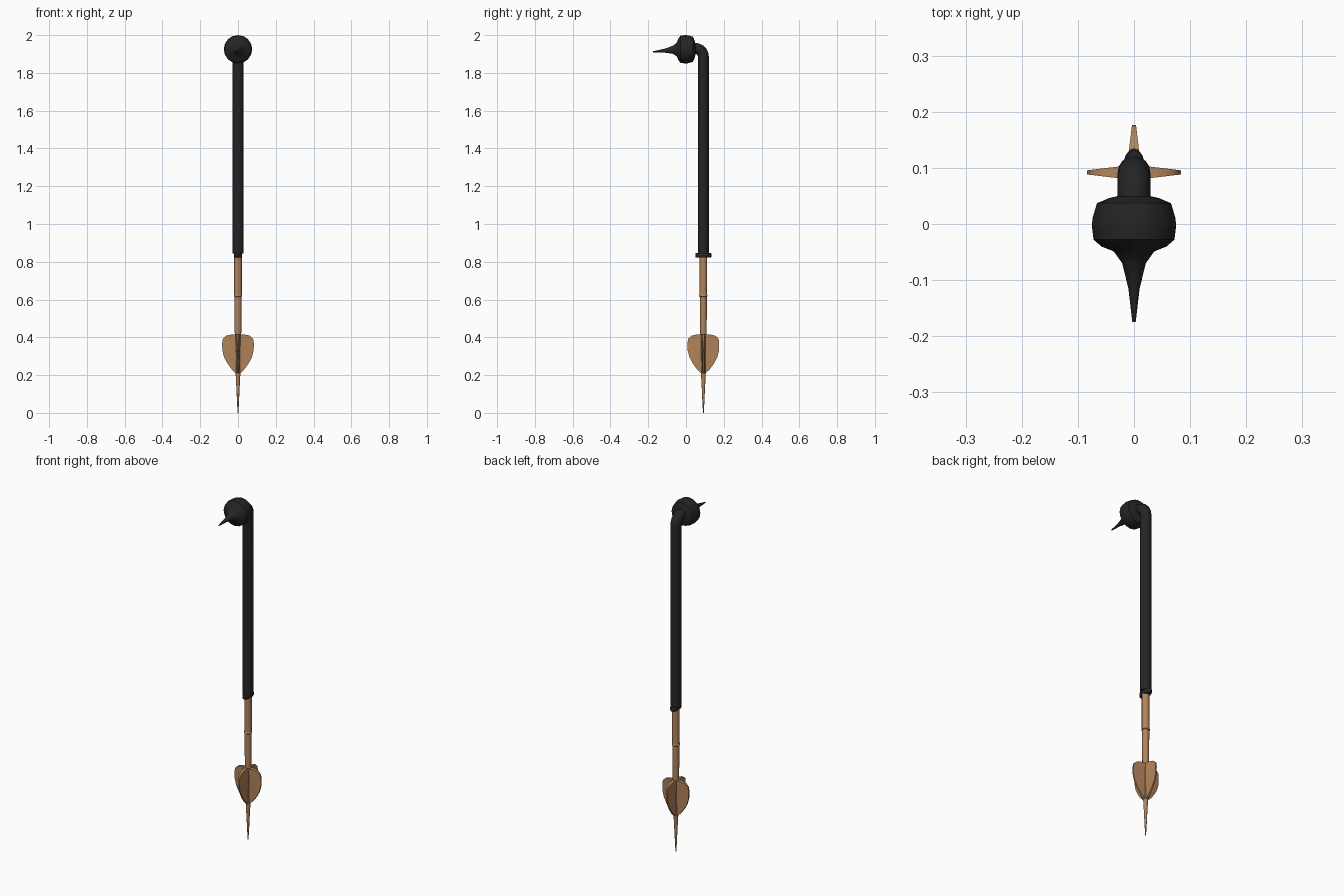
import bpy, bmesh, math
from mathutils import Vector

if "Cube" in bpy.data.objects:
    bpy.data.objects.remove(bpy.data.objects["Cube"])

AXIS_Y = 0.092  # the shaft stands behind the head centre


def material(name, rgb):
    m = bpy.data.materials.new(name)
    m.diffuse_color = (*rgb, 1)
    m.use_nodes = True
    m.node_tree.nodes["Principled BSDF"].inputs["Base Color"].default_value = m.diffuse_color
    return m


black = material("matte black", (0.018, 0.018, 0.019))
tan = material("tan wood", (0.44, 0.23, 0.105))


def finish(name, bm, mat):
    bmesh.ops.recalc_face_normals(bm, faces=bm.faces)
    me = bpy.data.meshes.new(name)
    bm.to_mesh(me)
    bm.free()
    me.materials.append(mat)
    ob = bpy.data.objects.new(name, me)
    bpy.context.collection.objects.link(ob)
    bpy.context.view_layer.objects.active = ob
    ob.select_set(True)
    bpy.ops.object.shade_smooth_by_angle(angle=math.radians(40))
    ob.select_set(False)
    return ob


def loft(name, rings, mat, sides=16):
    """rings: (centre y, centre z, x radius, other radius, tilt); tilt 0 = horizontal ring."""
    bm = bmesh.new()
    loops = []
    for y, z, rx, ry, tilt in rings:
        t = math.radians(tilt)
        u = Vector((0, math.cos(t), math.sin(t)))
        loop = []
        for i in range(sides):
            a = 2 * math.pi * i / sides
            loop.append(bm.verts.new(Vector((rx * math.cos(a), y, z)) + u * ry * math.sin(a)))
        loops.append(loop)
    for a, b in zip(loops, loops[1:]):
        for i in range(sides):
            j = (i + 1) % sides
            bm.faces.new((a[i], a[j], b[j], b[i]))
    bm.faces.new(loops[0])
    bm.faces.new(loops[-1])
    return finish(name, bm, mat)


def column(name, profile, mat, sides=16):
    return loft(name, [(AXIS_Y, z, r, r, 0) for z, r in profile], mat, sides)


# head with pointed beak, turned about the y axis and drooping slightly
head = [(0.05, 0.028), (0.046, 0.045), (0.037, 0.066), (0.01, 0.074), (-0.004, 0.075),
        (-0.028, 0.072), (-0.04, 0.058), (-0.049, 0.036), (-0.07, 0.021),
        (-0.115, 0.010), (-0.175, 0.003)]
loft("beaked_head", [(y, 1.925 - max(0, -y - 0.04) * 0.1, r, r, 90) for y, r in head], black)

# bent neck and long black grip
R = 0.029
bend = [(0.02, 1.93, R, R, 90), (0.047, 1.93, R, R, 90)]
for k in range(1, 6):
    t = math.radians(90 - 18 * k)
    bend.append((0.047 + 0.045 * math.cos(t), 1.885 + 0.045 * math.sin(t), R, R, 90 - 18 * k))
bend.append((AXIS_Y, 0.845, R, R, 0))
loft("neck_and_grip", bend, black)

# narrow oval collar under the grip
loft("collar", [(AXIS_Y, z, rx, ry, 0) for z, rx, ry in
                ((0.822, 0.019, 0.039), (0.826, 0.021, 0.043),
                 (0.842, 0.021, 0.043), (0.847, 0.019, 0.039))], black)

# wooden shaft with a joint ring
column("upper_shaft", [(0.84, 0.020), (0.62, 0.020)], tan)
column("joint_ring", [(0.626, 0.020), (0.623, 0.022), (0.617, 0.022), (0.614, 0.019)], tan)
column("lower_shaft", [(0.62, 0.019), (0.40, 0.017), (0.21, 0.013)], tan)
column("point", [(0.215, 0.013), (0.12, 0.008), (0.05, 0.005), (0.0, 0.002)], tan, 12)

# four fins, tapered in thickness toward the outer edge
outline = [(0.0, 0.415), (0.035, 0.415), (0.062, 0.409), (0.080, 0.393), (0.084, 0.37),
           (0.083, 0.33), (0.074, 0.295), (0.055, 0.26), (0.033, 0.23), (0.012, 0.21), (0.0, 0.21)]
for n, name in enumerate(("right_fin", "back_fin", "left_fin", "front_fin")):
    a = n * math.pi / 2
    out, side = Vector((math.cos(a), math.sin(a), 0)), Vector((-math.sin(a), math.cos(a), 0))
    bm = bmesh.new()
    rows = []
    for s in (-1, 1):
        rows.append([bm.verts.new(Vector((0, AXIS_Y, z)) + out * d +
                                  side * s * (0.0135 - 0.115 * d) *
                                  (0.55 + 0.45 * (z - 0.21) / 0.205))
                     for d, z in outline])
        bm.faces.new(rows[-1])
    for i in range(len(outline)):
        j = (i + 1) % len(outline)
        bm.faces.new((rows[0][i], rows[0][j], rows[1][j], rows[1][i]))
    bmesh.ops.triangulate(bm, faces=[f for f in bm.faces if len(f.verts) > 4])
    finish(name, bm, tan)
